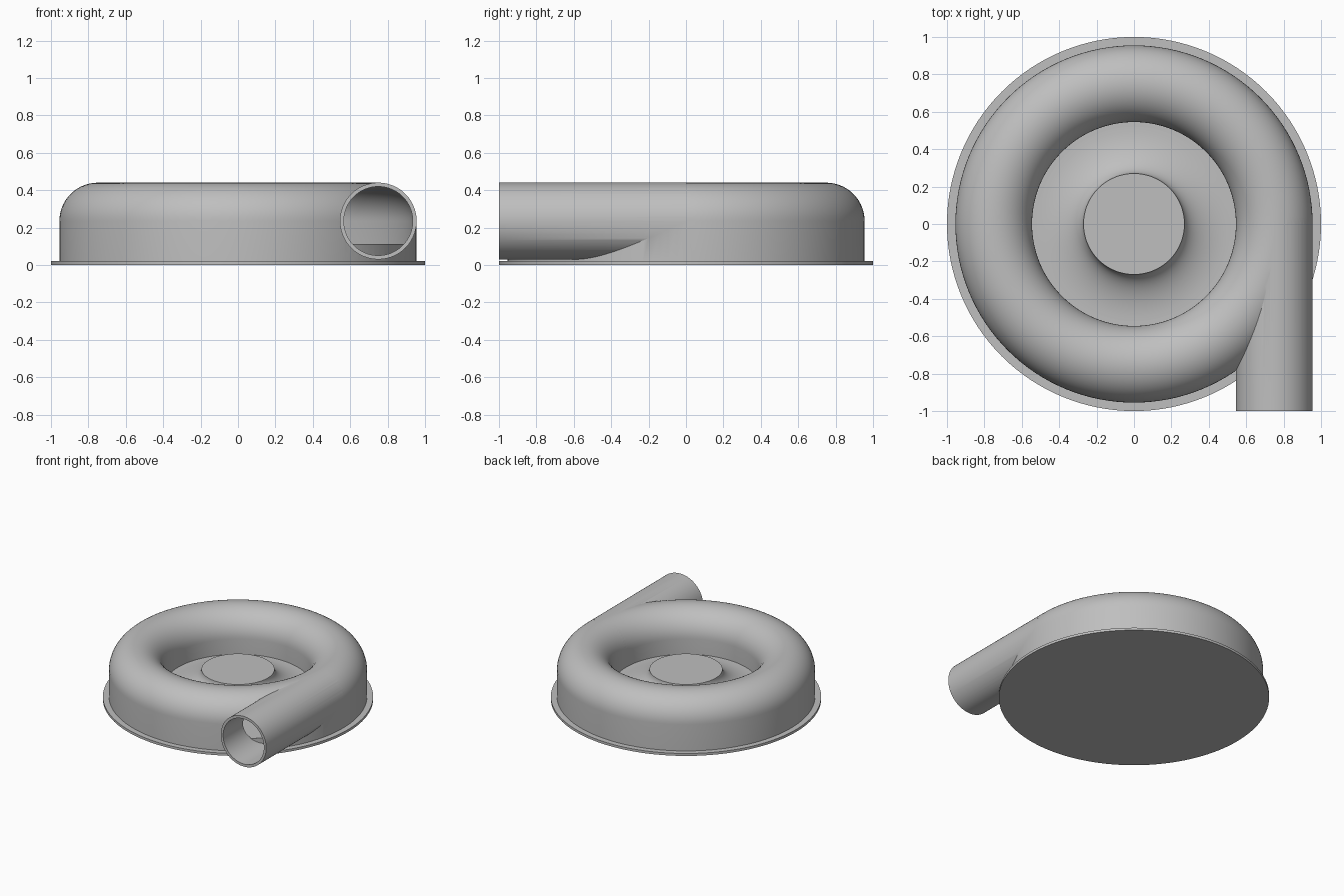
import bpy, bmesh, math
from mathutils import Matrix, Vector

if "Cube" in bpy.data.objects:
    bpy.data.objects.remove(bpy.data.objects["Cube"])

grey = bpy.data.materials.new("plain_grey")
grey.use_nodes = True
colour = (0.52, 0.52, 0.52, 1)
grey.diffuse_color = colour
grey.node_tree.nodes["Principled BSDF"].inputs["Base Color"].default_value = colour

SIDES = 128
RING, TUBE, WALL = 0.75, 0.205, 0.02    # ring radius, tube radius, wall thickness
AXIS_Z, FLOOR = 0.235, 0.11


def finish(name, bm):
    bmesh.ops.recalc_face_normals(bm, faces=bm.faces)
    mesh = bpy.data.meshes.new(name)
    bm.to_mesh(mesh)
    bm.free()
    mesh.materials.append(grey)
    obj = bpy.data.objects.new(name, mesh)
    bpy.context.collection.objects.link(obj)
    return obj


def lathe(name, profile):
    """Spin a closed (radius, height) outline about the z axis."""
    bm = bmesh.new()
    verts = [bm.verts.new((r, 0, z)) for r, z in profile]
    edges = [bm.edges.new((a, b)) for a, b in zip(verts, verts[1:] + verts[:1])
             if a.co.x > 0 or b.co.x > 0]
    bmesh.ops.spin(bm, geom=verts + edges, cent=(0, 0, 0), axis=(0, 0, 1),
                   angle=2 * math.pi, steps=SIDES, use_merge=True)
    bmesh.ops.remove_doubles(bm, verts=bm.verts, dist=1e-5)
    return finish(name, bm)


def rod(name, radius, y0, y1):
    """Cylinder along y, on the centre line of the outlet."""
    bm = bmesh.new()
    place = (Matrix.Translation(Vector((RING, (y0 + y1) / 2, AXIS_Z)))
             @ Matrix.Rotation(math.pi / 2, 4, 'X'))
    bmesh.ops.create_cone(bm, cap_ends=True, segments=96, radius1=radius,
                          radius2=radius, depth=y1 - y0, matrix=place)
    return finish(name, bm)


def combine(obj, other, operation):
    """Apply a boolean and discard the second solid."""
    mod = obj.modifiers.new("combine", 'BOOLEAN')
    mod.object, mod.operation, mod.solver = other, operation, 'EXACT'
    bpy.context.view_layer.objects.active = obj
    bpy.ops.object.modifier_apply(modifier=mod.name)
    bpy.data.objects.remove(other)


def arch(radius, steps=28):
    """Half circle over the ring, from outside to inside."""
    angles = [math.pi * i / steps for i in range(steps + 1)]
    return [(RING + radius * math.cos(a), AXIS_Z + radius * math.sin(a)) for a in angles]


# Base plate
base_plate = lathe("base_plate", [(0, 0), (1, 0), (1, 0.02), (0, 0.02)])

# Ring-shaped casing with a tangential outlet pipe
casing = lathe("casing", [(0, 0.01), (RING + TUBE, 0.01)] + arch(TUBE)
               + [(RING - TUBE, FLOOR), (0, FLOOR)])
combine(casing, rod("outlet_pipe", TUBE, -1, 0), 'UNION')

# Hollow ring channel
bore_radius = TUBE - WALL
channel = lathe("channel", [(RING + bore_radius, FLOOR)] + arch(bore_radius)
                + [(RING - bore_radius, FLOOR)])
combine(casing, channel, 'DIFFERENCE')

# Pipe bore, stopping at the raised floor
bore = rod("bore", bore_radius - 0.001, -1.1, -0.02)
raised = FLOOR + 0.002
step = lathe("floor_step", [(0, -0.1), (0.94, -0.1), (0.94, raised), (0, raised)])
combine(bore, step, 'DIFFERENCE')
combine(casing, bore, 'DIFFERENCE')

# Central hub with a concave flare
HUB, HUB_TOP, FLARE = 0.27, 0.243, 0.25
flare = []
for i in range(17):
    a = math.pi / 2 * i / 16
    flare.append((HUB + FLARE * (1 - math.cos(a)),
                  HUB_TOP - (HUB_TOP - FLOOR - 0.001) * math.sin(a)))
hub = lathe("hub", [(0, HUB_TOP)] + flare + [(HUB + FLARE, 0.09), (0, 0.09)])

# Smooth round surfaces, sharp rims
for obj in (base_plate, casing, hub):
    bpy.ops.object.select_all(action='DESELECT')
    obj.select_set(True)
    bpy.context.view_layer.objects.active = obj
    bpy.ops.object.shade_smooth_by_angle(angle=math.radians(30))
